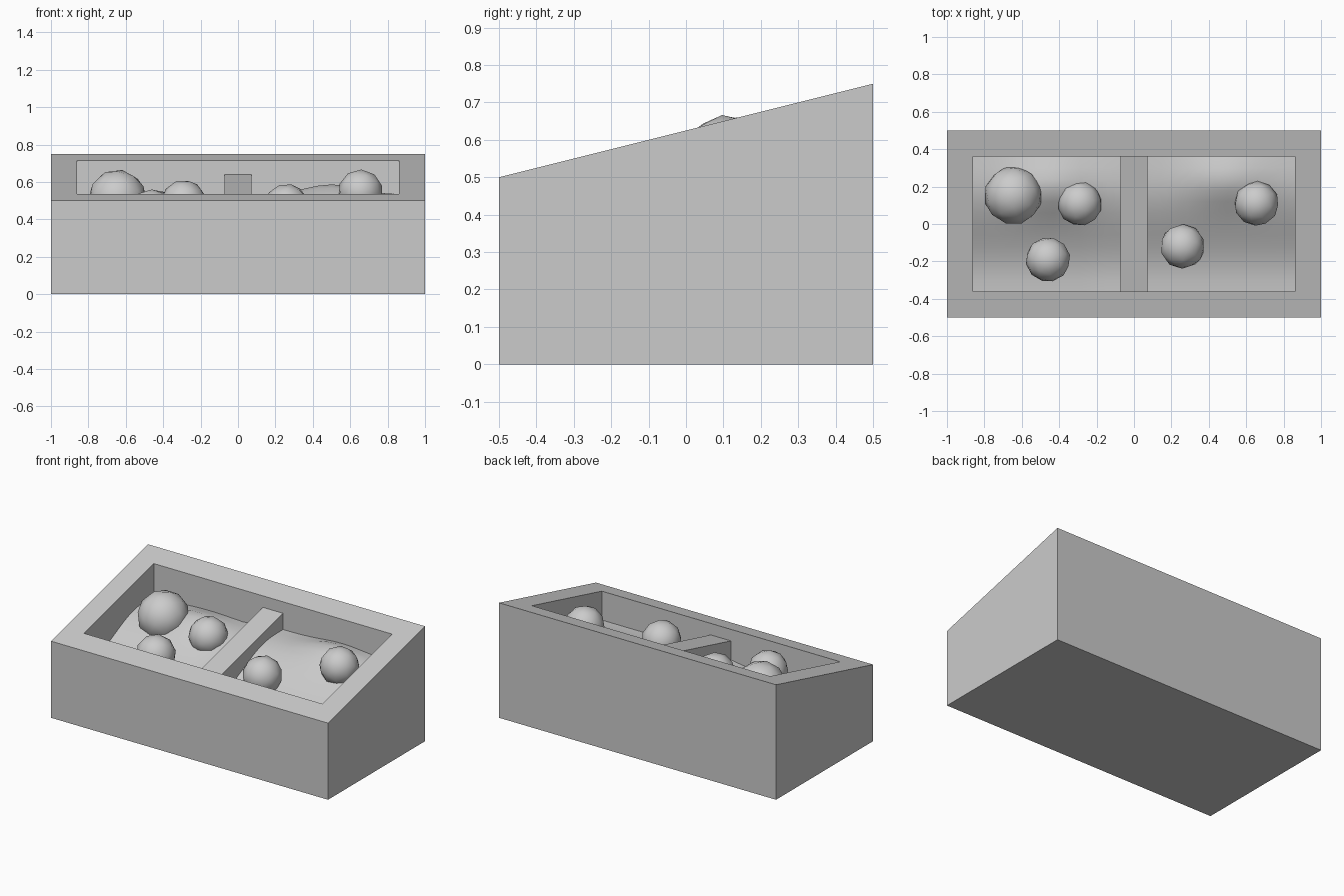
import bpy, bmesh
from math import sin, exp, pi
from mathutils import Matrix, Euler

if "Cube" in bpy.data.objects:
    bpy.data.objects.remove(bpy.data.objects["Cube"])


def rim(y, drop=0.0):
    # sloping plane of the frame top, lowered by drop
    return 0.625 + 0.25 * y - drop


def finish(bm, name, smooth=False):
    bmesh.ops.recalc_face_normals(bm, faces=bm.faces)
    for f in bm.faces:
        f.smooth = smooth
    me = bpy.data.meshes.new(name)
    bm.to_mesh(me)
    bm.free()
    ob = bpy.data.objects.new(name, me)
    bpy.context.collection.objects.link(ob)
    return ob


def ring(bm, hx, hy, height):
    corners = [(-hx, -hy), (hx, -hy), (hx, hy), (-hx, hy)]
    return [bm.verts.new((x, y, height(y))) for x, y in corners]


def stacked(name, rings):
    # join successive rectangular rings with walls, cap both ends
    bm = bmesh.new()
    loops = [ring(bm, *r) for r in rings]
    for a, b in zip(loops, loops[1:]):
        for i in range(4):
            j = (i + 1) % 4
            bm.faces.new((a[i], a[j], b[j], b[i]))
    bm.faces.new(loops[0][::-1])
    bm.faces.new(loops[-1])
    return finish(bm, name)


# Sloped box with a recessed bed
stacked("box_frame", [
    (1.0, 0.5, lambda y: 0.0),
    (1.0, 0.5, rim),
    (0.86, 0.36, rim),
    (0.86, 0.36, lambda y: 0.25),
])

# Divider across the bed, parallel to the rim
stacked("divider", [
    (0.073, 0.36, lambda y: 0.25),
    (0.073, 0.36, lambda y: rim(y, 0.075)),
])


# Uneven soil surface
def soil_height(x, y):
    z = 0.45 + 0.25 * y + 0.03 * sin(2 * pi * (y + 0.04) / 0.75)
    if x < 0:
        z -= 0.03 * min(1, -x / 0.2)
    for cx, cy, h in ((-0.45, 0.2, 0.055), (0.5, 0.24, 0.055)):
        z += h * exp(-((x - cx) / 0.2) ** 2 - ((y - cy) / 0.13) ** 2)
    return z


bm = bmesh.new()
bmesh.ops.create_grid(bm, x_segments=24, y_segments=12, size=1)
for v in bm.verts:
    v.co.x *= 0.86
    v.co.y *= 0.36
    v.co.z = soil_height(v.co.x, v.co.y)
finish(bm, "soil", smooth=True)

# Round vegetables, each turned differently
plants = [
    (-0.645, 0.153, 0.51, 0.157),
    (-0.29, 0.11, 0.492, 0.12),
    (-0.46, -0.19, 0.441, 0.12),
    (0.26, -0.12, 0.47, 0.12),
    (0.655, 0.11, 0.547, 0.12),
]
for i, (x, y, z, r) in enumerate(plants):
    bm = bmesh.new()
    turn = Euler((0.4 + i, 0.3 * i, 0.7 * i)).to_matrix().to_4x4()
    bmesh.ops.create_icosphere(bm, subdivisions=2, radius=r,
                               matrix=Matrix.Translation((x, y, z)) @ turn)
    finish(bm, f"vegetable_{i + 1}", smooth=True)
